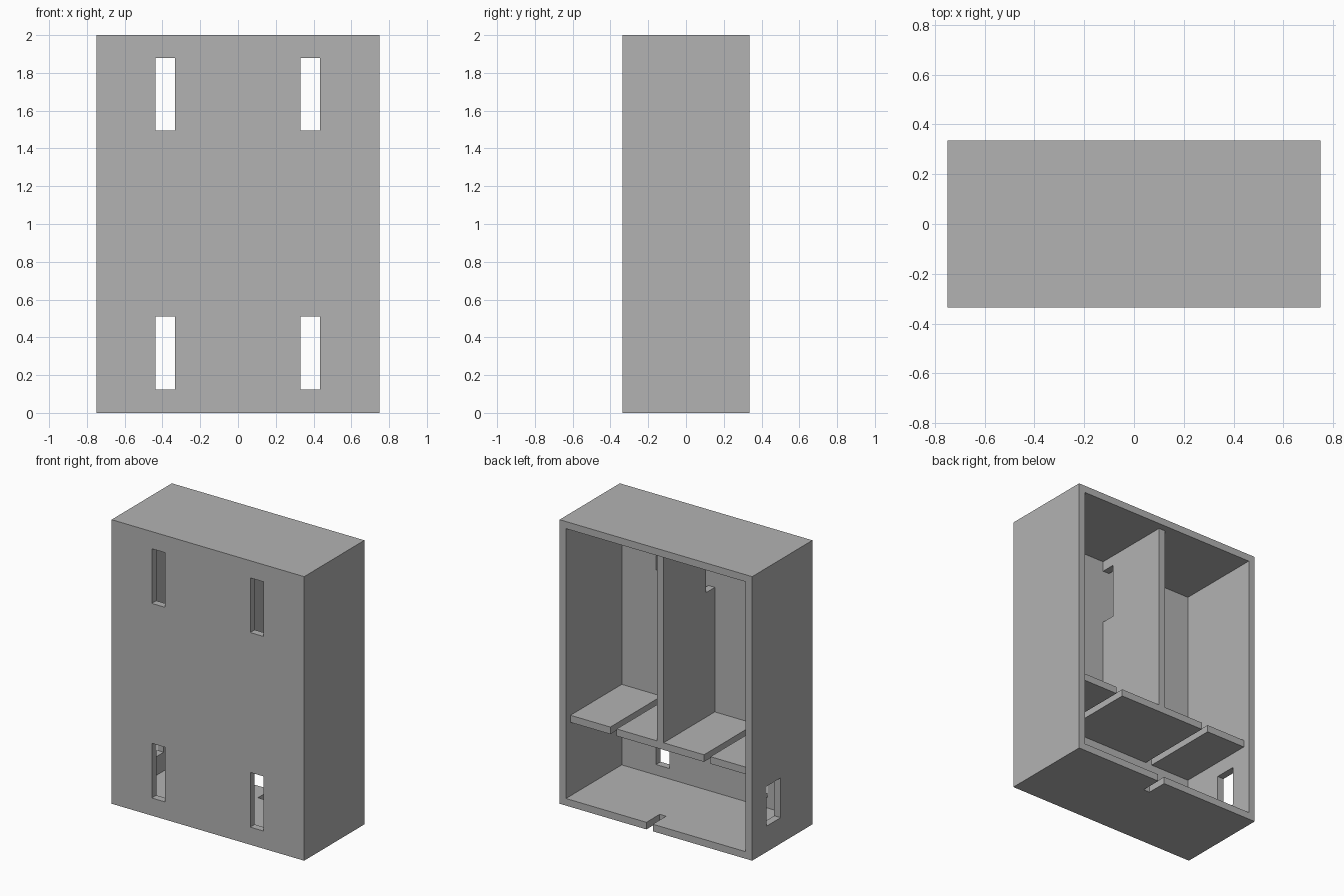
import bpy
import bmesh

if "Cube" in bpy.data.objects:
    bpy.data.objects.remove(bpy.data.objects["Cube"], do_unlink=True)

W, D, H = 0.75, 0.335, 2.0      # half width, half depth, height
T = 0.05                        # panel thickness
BACK = D - T                    # inner panels stop short of the open back
SHELF_TOP = 0.617

grey = bpy.data.materials.new("plain_grey")
grey.use_nodes = True
grey.diffuse_color = (0.45, 0.45, 0.45, 1)
grey.node_tree.nodes["Principled BSDF"].inputs["Base Color"].default_value = (0.45, 0.45, 0.45, 1)


def box(name, x, y, z):
    """Box from (min, max) ranges on each axis."""
    bm = bmesh.new()
    bmesh.ops.create_cube(bm, size=1)
    for v in bm.verts:
        v.co = [r[0] if c < 0 else r[1] for c, r in zip(v.co, (x, y, z))]
    mesh = bpy.data.meshes.new(name)
    bm.to_mesh(mesh)
    bm.free()
    mesh.materials.append(grey)
    obj = bpy.data.objects.new(name, mesh)
    bpy.context.collection.objects.link(obj)
    return obj


def cut(obj, x, y, z):
    """Cut a box-shaped opening and discard the cutter."""
    cutter = box("cutter", x, y, z)
    cutter.hide_render = True
    mod = obj.modifiers.new("opening", 'BOOLEAN')
    mod.operation = 'DIFFERENCE'
    mod.solver = 'EXACT'
    mod.object = cutter
    bpy.context.view_layer.objects.active = obj
    bpy.ops.object.modifier_apply(modifier=mod.name)
    bpy.data.objects.remove(cutter, do_unlink=True)


# Case, open at the back
case = box("case", (-W, W), (-D, D), (0, H))
cut(case, (T - W, W - T), (T - D, D + 0.1), (T, H - T))

# Four tall slots in the front panel
UPPER, LOWER = (1.494, 1.879), (0.124, 0.509)
for x in ((-0.437, -0.333), (0.33, 0.433)):
    for z in (UPPER, LOWER):
        cut(case, x, (-D - 0.1, -D + 0.1), z)

# Side wall opening and cable notch in the floor
cut(case, (-W - 0.1, -W + 0.1), (0.018, 0.173), (0.182, 0.462))
cut(case, (0.024, 0.074), (0.187, D + 0.1), (-0.1, T + 0.05))

# Upright divider with a notch against the front panel
divider = box("divider", (-T / 2, T / 2), (T - D, BACK), (SHELF_TOP, H - T))
cut(divider, (-0.1, 0.1), (-D, -0.185), UPPER)

# Shelf in three boards, separated by narrow gaps
for name, x in (("right_shelf", (T - W, -0.39)),
                ("middle_shelf", (-0.34, 0.34)),
                ("left_shelf", (0.39, W - T))):
    box(name, x, (T - D, BACK), (SHELF_TOP - T, SHELF_TOP))
